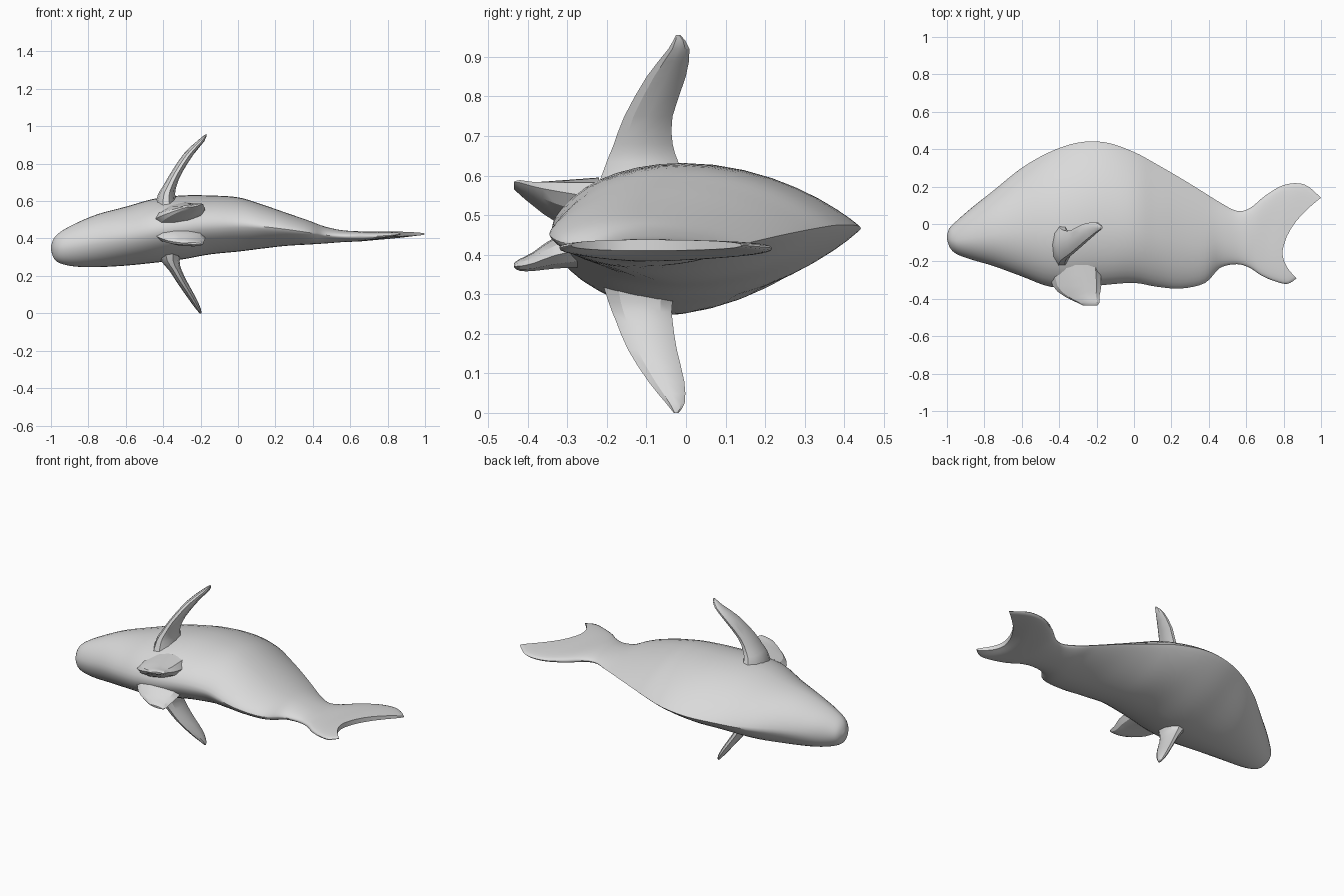
import bpy, bmesh, math

grey = bpy.data.materials.new("plain grey")
grey.diffuse_color = (0.7, 0.7, 0.7, 1)


def smooth_rows(rows, steps):
    """Catmull-Rom interpolation between rows of numbers."""
    out = []
    for i in range(len(rows) - 1):
        a, b, c, d = (rows[max(i - 1, 0)], rows[i], rows[i + 1],
                      rows[min(i + 2, len(rows) - 1)])
        for k in range(steps):
            t = k / steps
            out.append([0.5 * (2 * q + (r - p) * t + (2 * p - 5 * q + 4 * r - s) * t * t
                               + (3 * q - p - 3 * r + s) * t ** 3)
                        for p, q, r, s in zip(a, b, c, d)])
    return out + [list(rows[-1])]


def loft(name, rings, angle):
    """Skin a list of closed rings and cap both ends with strips of faces."""
    bm = bmesh.new()
    vs = [[bm.verts.new(p) for p in ring] for ring in rings]
    n = len(vs[0])
    for a, b in zip(vs, vs[1:]):
        for i in range(n):
            j = (i + 1) % n
            bm.faces.new((a[i], a[j], b[j], b[i]))
    for end in (vs[0], vs[-1]):
        bm.faces.new((end[0], end[1], end[-1]))
        for i in range(1, n // 2 - 1):
            bm.faces.new((end[i], end[i + 1], end[n - i - 1], end[n - i]))
        bm.faces.new((end[n // 2 - 1], end[n // 2], end[n // 2 + 1]))
    bmesh.ops.recalc_face_normals(bm, faces=bm.faces)
    me = bpy.data.meshes.new(name)
    bm.to_mesh(me)
    bm.free()
    me.materials.append(grey)
    ob = bpy.data.objects.new(name, me)
    bpy.context.collection.objects.link(ob)
    bpy.ops.object.select_all(action='DESELECT')
    ob.select_set(True)
    bpy.context.view_layer.objects.active = ob
    bpy.ops.object.shade_smooth_by_angle(angle=math.radians(angle))
    return ob


def ramp(x, a, b):
    return min(1, max(0, (x - a) / (b - a)))


# Body and tail: x, belly y, back y, low z, high z
body = [
    (-1.0, -0.08, -0.06, 0.34, 0.36), (-0.985, -0.125, -0.02, 0.295, 0.40),
    (-0.95, -0.16, 0.015, 0.267, 0.435), (-0.87, -0.19, 0.085, 0.25, 0.48),
    (-0.75, -0.225, 0.18, 0.247, 0.53), (-0.6, -0.28, 0.30, 0.255, 0.57),
    (-0.45, -0.335, 0.385, 0.27, 0.612), (-0.3, -0.34, 0.435, 0.288, 0.63),
    (-0.15, -0.325, 0.436, 0.315, 0.63), (0.0, -0.315, 0.385, 0.33, 0.62),
    (0.12, -0.335, 0.32, 0.345, 0.585), (0.25, -0.345, 0.245, 0.36, 0.54),
    (0.38, -0.315, 0.165, 0.368, 0.495), (0.46, -0.235, 0.115, 0.373, 0.465),
    (0.55, -0.215, 0.07, 0.38, 0.445), (0.62, -0.235, 0.085, 0.383, 0.44),
    (0.66, -0.275, 0.15, 0.385, 0.438), (0.71, -0.305, 0.208, 0.390, 0.437),
    (0.76, -0.32, 0.212, 0.397, 0.438), (0.802, -0.29, 0.14, 0.410, 0.438),
]
# Sweep of the tail lobes: extra x at the back edge and at the belly edge
sweep = [(0, 0)] * 15 + [(0.0, 0.0), (0.04, 0.02), (0.09, 0.04), (0.15, 0.06), (0.198, 0.068)]

SIDES = 36
rings = []
for x, lo, hi, zl, zh, up, dn in smooth_rows([b + s for b, s in zip(body, sweep)], 4):
    yc, zc, hz = lo + 0.42 * (hi - lo), (zl + zh) / 2, (zh - zl) / 2
    tail = ramp(x, 0.4, 0.65)
    back = 1 + 0.85 * ramp(x, -0.9, -0.4) - 1.1 * tail         # keel along the back
    belly = 1.1 + 0.3 * ramp(x, -0.1, 0.15) - 0.65 * tail      # thin lower fin before the tail
    ring = []
    for i in range(SIDES):
        a = 2 * math.pi * i / SIDES
        c, s = math.cos(a), math.sin(a)
        y = yc + c * ((hi - yc) if c > 0 else (yc - lo))
        z = zc + hz * math.copysign(abs(s) ** (back if c > 0 else belly), s)
        ring.append((x + c * (up - dn) / 2 + c * c * (up + dn) / 2, y, z))
    rings.append(ring)
loft("fish_body", rings, 40)

# Side fins: x, y, z, half thickness in x, half chord in y
side_fins = {
    "upper_side_fin": [(-0.385, -0.11, 0.57, 0.06, 0.12), (-0.382, -0.11, 0.635, 0.046, 0.095),
                       (-0.365, -0.108, 0.68, 0.036, 0.078), (-0.33, -0.095, 0.75, 0.03, 0.064),
                       (-0.265, -0.05, 0.85, 0.028, 0.052), (-0.2, -0.018, 0.92, 0.02, 0.028),
                       (-0.172, -0.02, 0.955, 0.005, 0.006)],
    "lower_side_fin": [(-0.37, -0.11, 0.34, 0.07, 0.11), (-0.362, -0.115, 0.28, 0.05, 0.085),
                       (-0.335, -0.105, 0.23, 0.034, 0.075), (-0.295, -0.085, 0.16, 0.028, 0.065),
                       (-0.245, -0.05, 0.08, 0.022, 0.048), (-0.213, -0.027, 0.025, 0.014, 0.025),
                       (-0.2, -0.025, 0.0, 0.005, 0.006)],
}
for name, rows in side_fins.items():
    loft(name, [[(x + hx * math.cos(k * math.pi / 5), y + hy * math.sin(k * math.pi / 5), z)
                 for k in range(10)] for x, y, z, hx, hy in smooth_rows(rows, 2)], 25)

# Belly fins: x, y, z, half chord in x, half thickness in z, with a tilt along x
belly_fins = {
    "upper_belly_fin": (0.2, [(-0.32, -0.22, 0.515, 0.14, 0.075), (-0.305, -0.33, 0.535, 0.13, 0.046),
                              (-0.28, -0.385, 0.553, 0.095, 0.026), (-0.245, -0.42, 0.57, 0.06, 0.015),
                              (-0.235, -0.435, 0.575, 0.038, 0.005)]),
    "lower_belly_fin": (-0.05, [(-0.32, -0.22, 0.43, 0.14, 0.06), (-0.305, -0.33, 0.405, 0.13, 0.04),
                                (-0.28, -0.385, 0.383, 0.095, 0.024), (-0.245, -0.42, 0.374, 0.06, 0.015),
                                (-0.235, -0.435, 0.373, 0.038, 0.005)]),
}
for name, (tilt, rows) in belly_fins.items():
    rings = []
    for x, y, z, hx, hz in smooth_rows(rows, 2):
        ring = []
        for k in range(10):
            dx = hx * math.cos(k * math.pi / 5)
            ring.append((x + dx, y, z + tilt * dx + hz * math.sin(k * math.pi / 5)))
        rings.append(ring)
    loft(name, rings, 25)
